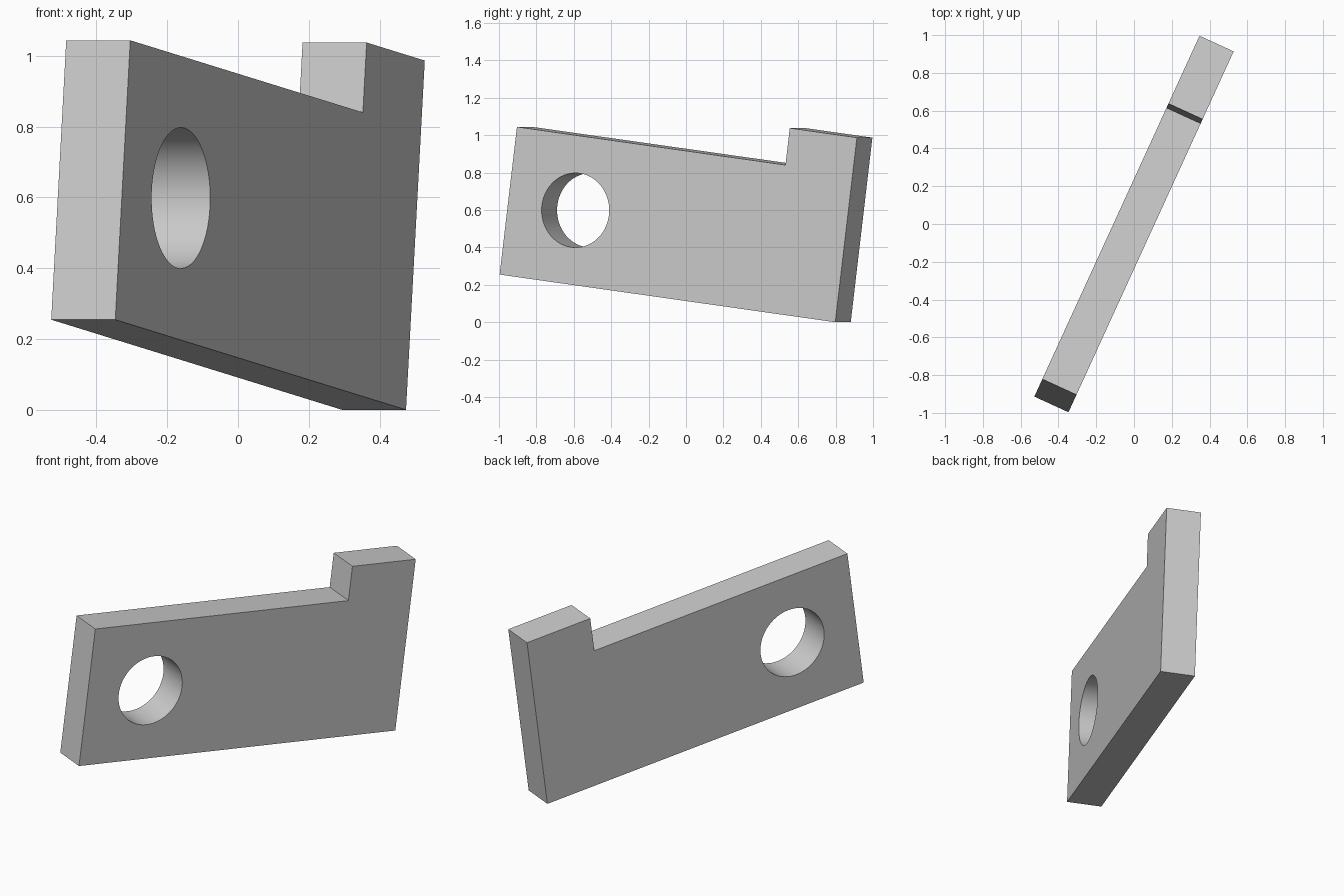
import bpy, bmesh, math
from mathutils import Matrix, Vector

cube = bpy.data.objects.get("Cube")
if cube:
    bpy.data.objects.remove(cube, do_unlink=True)

UNIT = 0.199        # one tenth of the plate length, also its thickness
SEGMENTS = 64

grey = bpy.data.materials.new("plain grey")
grey.use_nodes = True
colour = (0.6, 0.6, 0.6, 1)
grey.diffuse_color = colour
grey.node_tree.nodes["Principled BSDF"].inputs["Base Color"].default_value = colour


def loop_edges(bm, points):
    """Closed ring of edges through 2D points."""
    verts = [bm.verts.new((x * UNIT, y * UNIT, 0)) for x, y in points]
    return [bm.edges.new((v, verts[i - 1])) for i, v in enumerate(verts)]


# Plate outline with raised end tab, and round hole
outline = [(0, 0), (10, 0), (10, 5), (8, 5), (8, 4), (0, 4)]
angles = [2 * math.pi * i / SEGMENTS for i in range(SEGMENTS)]
hole = [(2 + math.cos(a), 2 + math.sin(a)) for a in angles]

bm = bmesh.new()
edges = loop_edges(bm, outline) + loop_edges(bm, hole)
bmesh.ops.triangle_fill(bm, edges=edges, use_beauty=True, normal=(0, 0, 1))

# Thickness
extruded = bmesh.ops.extrude_face_region(bm, geom=bm.faces[:])
top = [g for g in extruded["geom"] if isinstance(g, bmesh.types.BMVert)]
bmesh.ops.translate(bm, verts=top, vec=(0, 0, UNIT))
bmesh.ops.recalc_face_normals(bm, faces=bm.faces[:])

# Stand upright, dip the tab end, turn around the vertical
turn = (Matrix.Rotation(math.radians(65.4), 4, "Z")
        @ Matrix.Rotation(math.radians(7.35), 4, "Y")
        @ Matrix.Rotation(math.radians(90), 4, "X"))
bmesh.ops.transform(bm, matrix=turn, verts=bm.verts[:])

# Centre and set on the ground
low = Vector([min(v.co[i] for v in bm.verts) for i in range(3)])
high = Vector([max(v.co[i] for v in bm.verts) for i in range(3)])
middle = (low + high) / 2
bmesh.ops.translate(bm, verts=bm.verts[:], vec=(-middle.x, -middle.y, -low.z))

mesh = bpy.data.meshes.new("notched_plate")
bm.to_mesh(mesh)
bm.free()
mesh.materials.append(grey)
plate = bpy.data.objects.new("notched_plate", mesh)
bpy.context.collection.objects.link(plate)

bpy.ops.object.select_all(action="DESELECT")
plate.select_set(True)
bpy.context.view_layer.objects.active = plate
bpy.ops.object.shade_smooth_by_angle(angle=math.radians(30))
